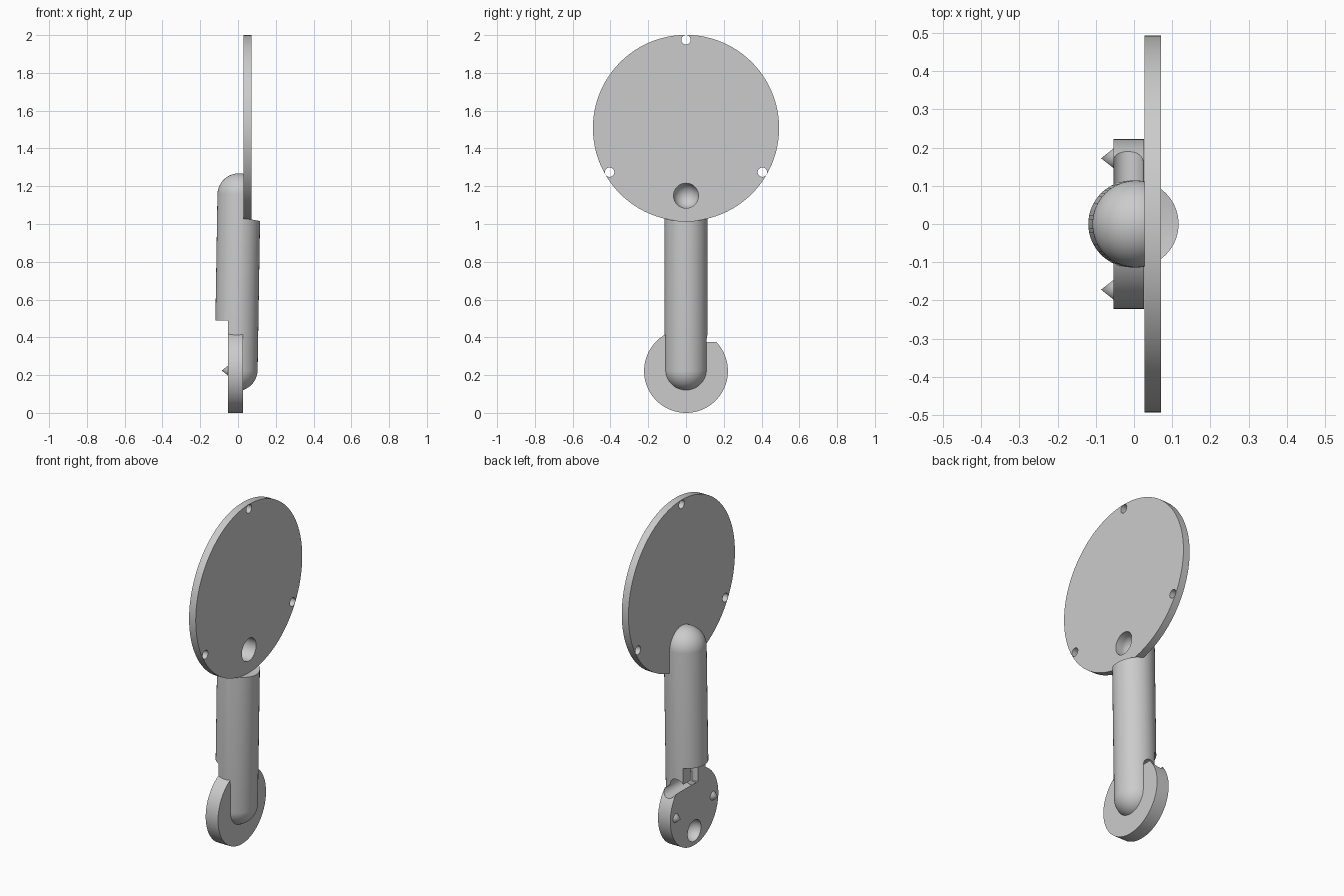
import bpy, bmesh, math
from mathutils import Matrix, Vector

cube = bpy.data.objects.get("Cube")
if cube:
    bpy.data.objects.remove(cube)

grey = bpy.data.materials.new("plain_grey")
grey.use_nodes = True
grey.diffuse_color = (0.6, 0.6, 0.6, 1)
grey.node_tree.nodes["Principled BSDF"].inputs["Base Color"].default_value = (0.6, 0.6, 0.6, 1)


def finish(name, bm):
    mesh = bpy.data.meshes.new(name)
    bm.to_mesh(mesh)
    bm.free()
    mesh.materials.append(grey)
    obj = bpy.data.objects.new(name, mesh)
    bpy.context.collection.objects.link(obj)
    return obj


def rod(name, start, end, r1, r2=None, segments=48):
    """Cylinder or cone between two points."""
    start, end = Vector(start), Vector(end)
    axis = end - start
    turn = axis.to_track_quat('Z', 'Y').to_matrix().to_4x4()
    bm = bmesh.new()
    bmesh.ops.create_cone(bm, cap_ends=True, segments=segments, radius1=r1,
                          radius2=r1 if r2 is None else r2, depth=axis.length,
                          matrix=Matrix.Translation((start + end) / 2) @ turn)
    return finish(name, bm)


def capsule(name, start, end, radius):
    """Sphere stretched into a round-ended bar."""
    start, end = Vector(start), Vector(end)
    axis = end - start
    bm = bmesh.new()
    bmesh.ops.create_uvsphere(bm, u_segments=64, v_segments=33, radius=radius)
    for v in bm.verts:
        v.co.z += math.copysign(axis.length / 2, v.co.z)
    turn = axis.to_track_quat('Z', 'Y').to_matrix().to_4x4()
    bm.transform(Matrix.Translation((start + end) / 2) @ turn)
    return finish(name, bm)


def box(name, low, high):
    low, high = Vector(low), Vector(high)
    bm = bmesh.new()
    bmesh.ops.create_cube(bm, size=1, matrix=Matrix.Translation((low + high) / 2)
                          @ Matrix.Diagonal((*(high - low), 1)))
    return finish(name, bm)


def cut(obj, *cutters):
    bpy.context.view_layer.objects.active = obj
    for cutter in cutters:
        cutter.hide_render = True
        mod = obj.modifiers.new("cut", 'BOOLEAN')
        mod.operation, mod.solver, mod.object = 'DIFFERENCE', 'EXACT', cutter
        bpy.ops.object.modifier_apply(modifier=mod.name)


big_z, big_r = 1.508, 0.493
small_z, small_r = 0.222, 0.222

# Main parts
large_disc = rod("large_disc", (0.028, 0, big_z), (0.071, 0, big_z), big_r, segments=96)
small_disc = rod("small_disc", (-0.054, 0, small_z), (0.026, 0, small_z), small_r, segments=96)
arm = capsule("arm", (-0.01, 0, 0.229), (0.005, 0, 1.154), 0.114)

# Shared cutters
upper_socket = capsule("upper_socket_cutter", (0.03, 0, 1.15), (0.3, 0, 1.15), 0.066)
lower_socket = capsule("lower_socket_cutter", (-0.3, 0, 0.085), (-0.05, 0, 0.085), 0.062)
side_bore = rod("side_bore_cutter", (-0.016, -0.02, 0.378), (-0.016, 0.3, 0.378), 0.041)
end_bore = rod("end_bore_cutter", (-0.054, 0, 0.36), (-0.054, 0, 0.54), 0.036)
notch = box("notch_cutter", (-0.1, 0.105, 0.376), (0.1, 0.3, 0.6))
seat = rod("disc_seat_cutter", (0.028, 0, big_z), (0.3, 0, big_z), big_r, segments=96)
foot = box("foot_cutter", (-0.3, -0.3, 0), (-0.054, 0.3, 0.488))

# Rim holes, evenly spaced
holes = []
for i in range(3):
    a = math.radians(90 + 120 * i)
    y, z = 0.467 * math.cos(a), big_z + 0.467 * math.sin(a)
    holes.append(rod("rim_hole_cutter", (-0.1, y, z), (0.2, y, z), 0.025, segments=24))

cut(large_disc, upper_socket, *holes)
cut(small_disc, lower_socket, side_bore, end_bore, notch)
cut(arm, seat, foot, upper_socket, lower_socket, side_bore, end_bore)
for cutter in (upper_socket, lower_socket, side_bore, end_bore, notch, seat, foot, *holes):
    bpy.data.objects.remove(cutter)

# Locating pins on the small disc
pins = [rod(f"{side}_pin", (-0.052, y, 0.224), (-0.086, y, 0.224), 0.027, 0, 32)
        for side, y in (("front", -0.172), ("back", 0.172))]

for obj in (large_disc, small_disc, arm, *pins):
    bpy.ops.object.select_all(action='DESELECT')
    obj.select_set(True)
    bpy.context.view_layer.objects.active = obj
    bpy.ops.object.shade_smooth_by_angle(angle=math.radians(30))
